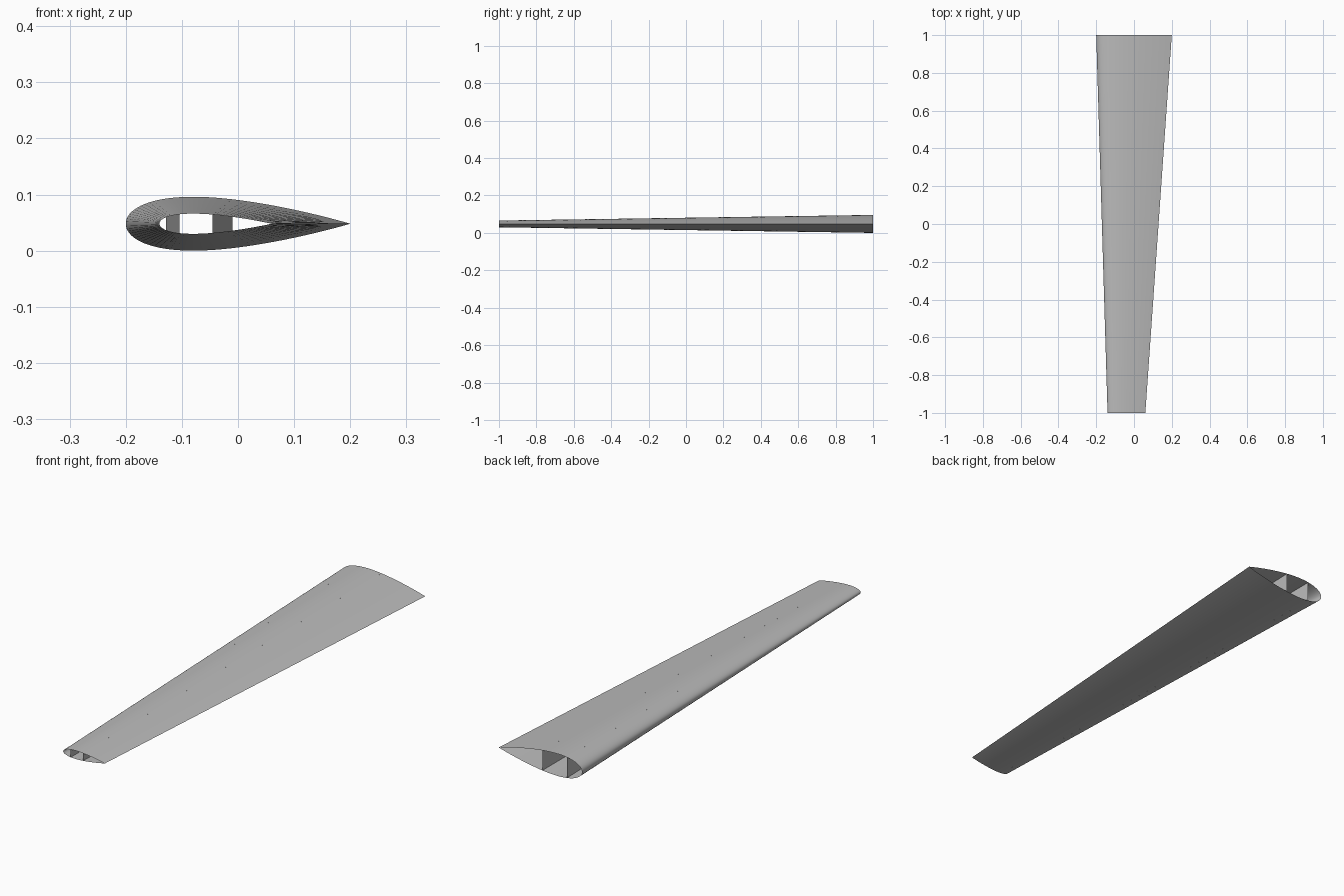
import bpy, math

if "Cube" in bpy.data.objects:
    bpy.data.objects.remove(bpy.data.objects["Cube"])

# Tapered hollow wing: open-ended airfoil skin with two internal spar webs
Z_MID = 0.048
ROOT = dict(y=1.0, lead=-0.2, chord=0.4, thick=0.24)
TIP = dict(y=-1.0, lead=-0.14, chord=0.2, thick=0.18)
N = 48  # segments per side of the profile

grey = bpy.data.materials.new("light_grey")
grey.diffuse_color = (0.5, 0.5, 0.5, 1)
grey.use_nodes = True
grey.node_tree.nodes["Principled BSDF"].inputs["Base Color"].default_value = grey.diffuse_color


def half_thickness(f, t):
    """Symmetric airfoil half thickness at chord fraction f."""
    return 5 * t * (0.2969 * math.sqrt(f) - 0.126 * f - 0.3516 * f**2
                    + 0.2843 * f**3 - 0.1036 * f**4)


def point(s, f, side):
    return (s["lead"] + s["chord"] * f, s["y"],
            Z_MID + side * s["chord"] * half_thickness(f, s["thick"]))


def make_object(name, verts, faces):
    mesh = bpy.data.meshes.new(name)
    mesh.from_pydata(verts, [], faces)
    mesh.materials.append(grey)
    mesh.validate()
    obj = bpy.data.objects.new(name, mesh)
    bpy.context.collection.objects.link(obj)
    return obj


# Skin: trailing edge, over the top, round the nose and back underneath
fracs = [0.5 * (1 - math.cos(math.pi * i / N)) for i in range(N + 1)]
loop = [(f, 1) for f in reversed(fracs)] + [(f, -1) for f in fracs[1:-1]]
n = len(loop)
verts = [point(s, f, side) for s in (TIP, ROOT) for f, side in loop]
faces = [(i, (i + 1) % n, n + (i + 1) % n, n + i)[::-1] for i in range(n)]
skin = make_object("wing_skin", verts, faces)
bpy.context.view_layer.objects.active = skin
skin.select_set(True)
bpy.ops.object.shade_smooth_by_angle(angle=math.radians(40))

# Spars: vertical webs at fixed chord fractions
for name, f in (("front_spar", 0.18), ("rear_spar", 0.475)):
    make_object(name, [point(TIP, f, -1), point(ROOT, f, -1),
                       point(ROOT, f, 1), point(TIP, f, 1)], [(0, 1, 2, 3)])
